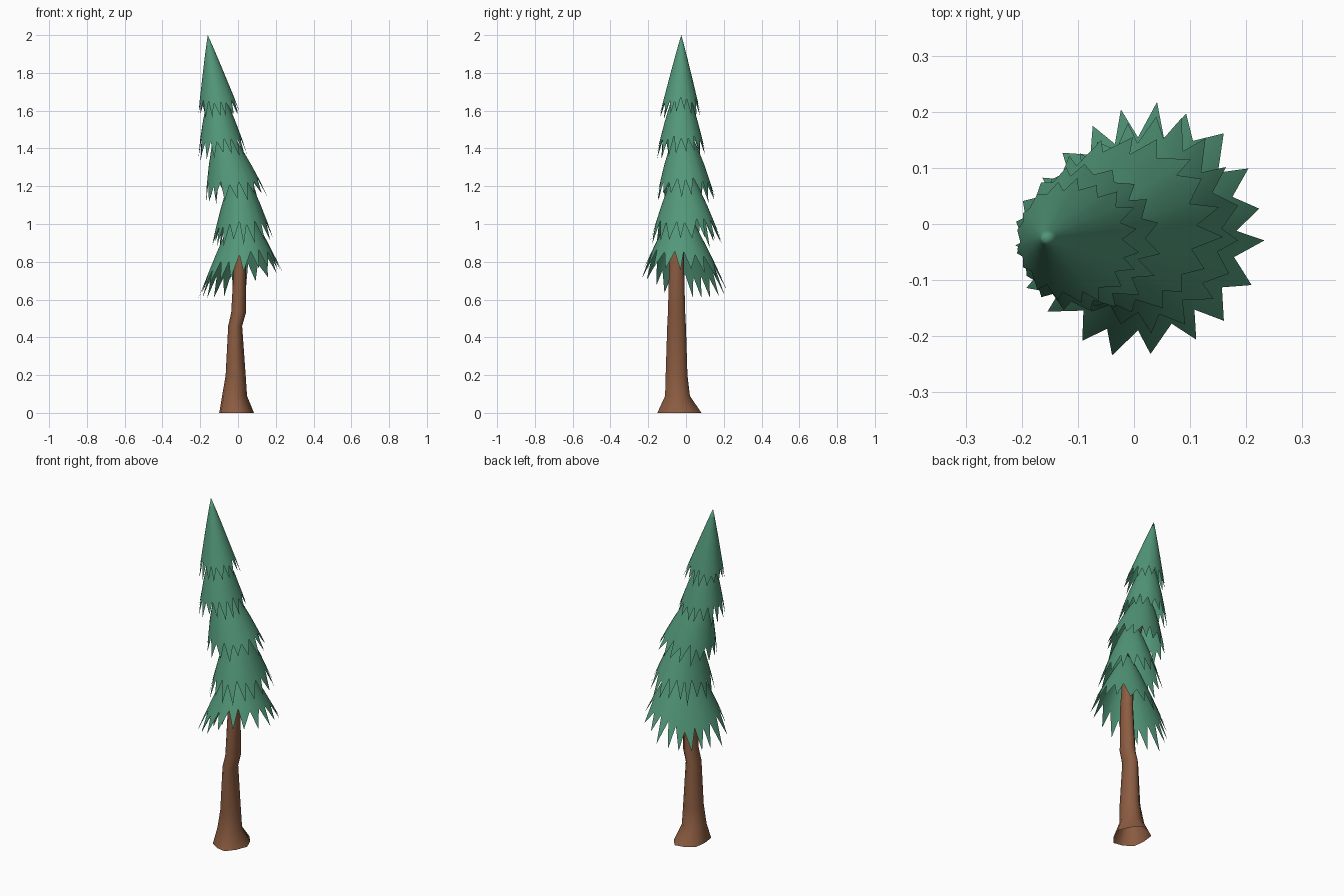
import bpy, bmesh, math, random
from mathutils import Vector

random.seed(4)
cube = bpy.data.objects.get("Cube")
if cube:
    bpy.data.objects.remove(cube, do_unlink=True)


def material(name, rgb):
    m = bpy.data.materials.new(name)
    m.use_nodes = True
    m.diffuse_color = (*rgb, 1)
    m.node_tree.nodes["Principled BSDF"].inputs["Base Color"].default_value = (*rgb, 1)
    return m


green = material("pine green", (0.085, 0.31, 0.19))
brown = material("bark brown", (0.26, 0.107, 0.053))


def finish(name, bm, mat, angle):
    bmesh.ops.recalc_face_normals(bm, faces=bm.faces)
    mesh = bpy.data.meshes.new(name)
    bm.to_mesh(mesh)
    bm.free()
    mesh.materials.append(mat)
    obj = bpy.data.objects.new(name, mesh)
    bpy.context.collection.objects.link(obj)
    bpy.ops.object.select_all(action='DESELECT')
    obj.select_set(True)
    bpy.context.view_layer.objects.active = obj
    bpy.ops.object.shade_smooth_by_angle(angle=math.radians(angle))


def bridge(bm, a, b):
    n = len(a)
    for i in range(n):
        j = (i + 1) % n
        bm.faces.new((a[i], a[j], b[j], b[i]))


# Trunk: crooked loft, flared and lobed at the open foot
def trunk(rings, sides=10):
    bm = bmesh.new()
    previous = None
    for x, y, z, rx, ry, lobe in rings:
        ring = []
        for i in range(sides):
            a = math.tau * i / sides
            k = 1 + lobe * (-1) ** i
            ring.append(bm.verts.new((x + rx * k * math.cos(a), y + ry * k * math.sin(a), z)))
        if previous:
            bridge(bm, previous, ring)
        previous = ring
    bm.faces.new(previous)
    finish("trunk", bm, brown, 80)


trunk([(-0.012, -0.035, 0, 0.092, 0.117, 0.05),
       (-0.02, -0.045, 0.09, 0.066, 0.067, 0.03),
       (-0.013, -0.05, 0.2, 0.053, 0.06, 0.01),
       (-0.015, -0.05, 0.46, 0.037, 0.052, 0),
       (0.003, -0.05, 0.53, 0.039, 0.048, 0),
       (0.01, -0.05, 0.8, 0.031, 0.041, 0),
       (0, -0.04, 1.1, 0.028, 0.03, 0),
       (-0.09, -0.03, 1.45, 0.025, 0.025, 0),
       (-0.12, -0.03, 1.65, 0.018, 0.018, 0)])


# Foliage: leaning open skirt whose rim is cut into teeth, flattened at the back right
def skirt(name, apex, rim, radii, tilt, valley, bulge, teeth, flat=0):
    apex, rim = Vector(apex), Vector(rim)
    bm = bmesh.new()
    top = bm.verts.new(apex)
    n = teeth * 2
    jitter = [random.uniform(-0.3, 0.3) for _ in range(n)]
    reach = [random.uniform(0.94, 1.04) if i % 2 else valley * random.uniform(0.96, 1.05)
             for i in range(n)]

    def point(i, f):
        a = math.tau * (i + jitter[i]) / n
        g = f ** bulge * (1 - flat * max(0, math.cos(a - math.radians(130))) ** 2)
        x, y = radii[0] * math.cos(a), radii[1] * math.sin(a)
        drop = rim.z + tilt[0] * x + tilt[1] * y - apex.z
        return bm.verts.new((apex.x + (rim.x - apex.x) * f + x * g,
                             apex.y + (rim.y - apex.y) * f + y * g,
                             apex.z + drop * f))

    previous = None
    for step in (0.12, 0.3, 0.55):
        ring = [point(i, step) for i in range(n)]
        if previous:
            bridge(bm, previous, ring)
        else:
            for i in range(n):
                bm.faces.new((top, ring[i], ring[(i + 1) % n]))
        previous = ring
    bridge(bm, previous, [point(i, reach[i]) for i in range(n)])
    finish(name, bm, green, 60)


skirt("foliage_tier_1", (0.02, -0.03, 1.12), (0.003, 0, 0.68), (0.225, 0.238), (0.36, -0.2), 0.74, 0.85, 20, 0.18)
skirt("foliage_tier_2", (0, -0.02, 1.33), (0.022, 0.005, 0.9), (0.167, 0.197), (0.12, 0), 0.75, 0.75, 19, 0.08)
skirt("foliage_tier_3", (-0.09, -0.02, 1.53), (-0.008, 0, 1.13), (0.164, 0.158), (0.12, 0), 0.77, 0.65, 18)
skirt("foliage_tier_4", (-0.125, -0.025, 1.76), (-0.082, -0.025, 1.36), (0.131, 0.134), (0.1, 0), 0.77, 0.7, 18)
skirt("foliage_tier_5", (-0.16, -0.025, 2), (-0.1, -0.03, 1.58), (0.112, 0.109), (0.1, 0), 0.83, 0.95, 18)
